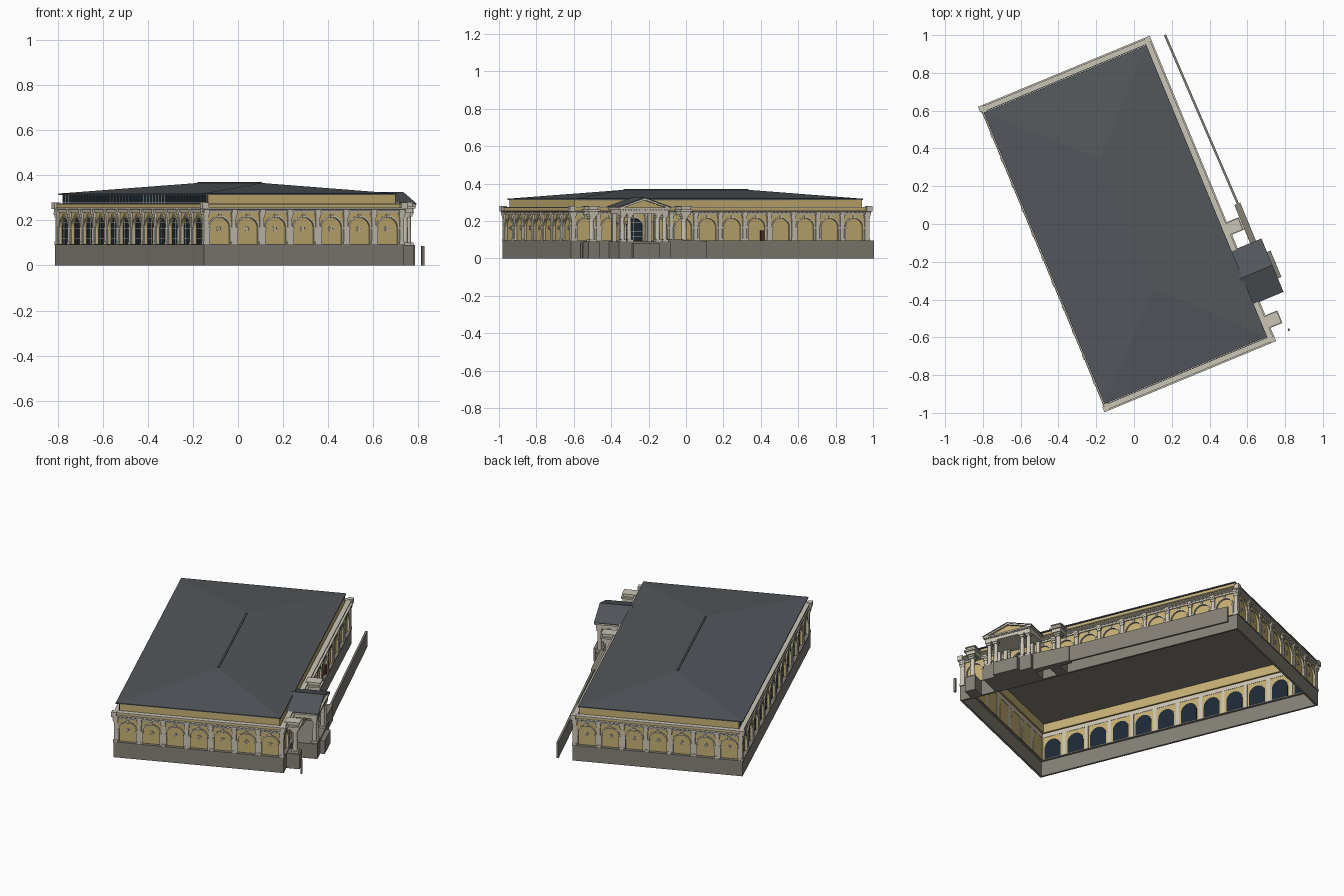
import bpy, bmesh, math
from mathutils import Matrix, Vector

if "Cube" in bpy.data.objects:
    bpy.data.objects.remove(bpy.data.objects["Cube"])

A, B = 0.48, 0.863                       # half width and half length of the plinth
BASE = Matrix.Translation((-0.037, 0, 0)) @ Matrix.Rotation(math.radians(22.5), 4, 'Z')
PI = math.pi
COL = {'stone': (.23, .215, .18), 'tan': (.56, .43, .17), 'trim': (.60, .56, .47),
       'slate': (.085, .095, .105), 'glass': (.012, .022, .035), 'wood': (.09, .03, .015)}
MATS = {}
for n, c in COL.items():
    MATS[n] = bpy.data.materials.new(n)
    MATS[n].diffuse_color = (*c, 1)
parts = {}


def part(name, mat):
    if name not in parts:
        parts[name] = (bmesh.new(), mat)
    return parts[name][0]


def side(k):
    """Frame of one facade: x along it, -y outward, y = 0 on the plinth face."""
    d = B if k % 2 == 0 else A
    return BASE @ Matrix.Rotation(k * PI / 2, 4, 'Z') @ Matrix.Translation((0, -d, 0))


def prism(bm, M, pts, o0, o1):
    """Outline in the facade plane (s, z) extruded between two outward distances."""
    f = [bm.verts.new(M @ Vector((s, -o0, z))) for s, z in pts]
    g = [bm.verts.new(M @ Vector((s, -o1, z))) for s, z in pts]
    bm.faces.new(f)
    bm.faces.new(g[::-1])
    for i in range(len(f)):
        j = (i + 1) % len(f)
        bm.faces.new((f[i], g[i], g[j], f[j]))


def box(bm, M, s0, s1, o0, o1, z0, z1):
    prism(bm, M, [(s0, z0), (s1, z0), (s1, z1), (s0, z1)], o0, o1)


def sweep(bm, prof, left=1.0):
    """Closed profile of (offset, z) mitred around the rectangular plan."""
    rings = []
    for sx, sy in ((-1, -1), (1, -1), (1, 1), (-1, 1)):
        rings.append([bm.verts.new(BASE @ Vector((
            sx * (A + (o * left if sx < 0 and o > 0 else o)), sy * (B + o), z))) for o, z in prof])
    n = len(prof)
    for i in range(4):
        r, q = rings[i], rings[(i + 1) % 4]
        for j in range(n):
            k = (j + 1) % n
            bm.faces.new((r[j], q[j], q[k], r[k]))


def band(bm, o0, o1, z0, z1, left=1.0):
    sweep(bm, [(o0, z0), (o1, z0), (o1, z1), (o0, z1)], left)


def arc(s, r, z, n=14):
    return [(s + r * math.cos(PI - PI * i / n), z + r * math.sin(PI * i / n)) for i in range(n + 1)]


def column(bm, M, s, o, z0, z1, r):
    h = z1 - z0 - .022
    bmesh.ops.create_cone(bm, cap_ends=True, segments=16, radius1=r, radius2=r * .85, depth=h,
                          matrix=M @ Matrix.Translation((s, -o, z0 + .01 + h / 2)))
    w = r * 1.4
    box(bm, M, s - w, s + w, o - w, o + w, z0, z0 + .011)
    box(bm, M, s - r * 1.1, s + r * 1.1, o - r * 1.1, o + r * 1.1, z1 - .02, z1 - .008)
    box(bm, M, s - w, s + w, o - w, o + w, z1 - .009, z1)


Z0, Z1, SPRING, R = .095, .237, .165, .049

# plinth, entablature, parapet and attic rings
band(part('plinth', 'stone'), -.012, 0, 0, Z0)
band(part('plinth_cap', 'stone'), -.026, .003, Z0 - .005, Z0)
sweep(part('cornice', 'trim'), [(-.022, .235), (-.002, .235), (.0, .246), (.012, .251),
                                (.012, .257), (-.022, .258)], .3)
band(part('parapet', 'tan'), -.022, -.002, .257, .271, .3)
band(part('parapet_cap', 'trim'), -.024, .005, .270, .276, .3)
band(part('attic_wall', 'tan'), -.04, -.03, .255, .314)

# four arcaded facades
for k in range(4):
    M = side(k)
    n, half = (7, A - .01) if k % 2 == 0 else (12, B - .015)
    w = half / n
    for i in range(n):
        s = (2 * i + 1 - n) * w
        glazed = k == 3 or (k == 1 and i == 2)
        wall = [(s - w, Z0), (s - R, Z0)] + arc(s, R, SPRING) + [(s + R, Z0), (s + w, Z0),
                                                               (s + w, Z1), (s - w, Z1)]
        prism(part('arcade_wall', 'tan'), M, wall, -.02, -.008)
        ring = arc(s, R + .007, SPRING) + arc(s, R, SPRING)[::-1]
        t = part('arch_trim', 'trim')
        prism(t, M, ring, -.009, -.004)
        prism(t, M, [(s - .004, .211), (s + .004, .211), (s + .007, .229), (s - .007, .229)], -.009, -.001)
        for e in (-1, 1):
            x = s + e * (R + .004)
            box(t, M, x - .005, x + .005, -.009, -.003, Z0, SPRING)
            box(t, M, x - .007, x + .007, -.009, -.001, SPRING - .004, SPRING + .003)
        infill = [(s - R, Z0)] + arc(s, R, SPRING) + [(s + R, Z0)]
        if glazed:
            prism(part('window_glass', 'glass'), M, infill, -.022, -.018)
            m = part('window_bars', 'trim')
            for x in (-.025, 0, .025):
                top = SPRING + math.sqrt(R * R - x * x)
                box(m, M, s + x - .0008, s + x + .0008, -.019, -.016, Z0, top)
            for z in (.118, .142, SPRING, .19):
                x = math.sqrt(R * R - max(0, z - SPRING) ** 2)
                box(m, M, s - x, s + x, -.019, -.016, z - .0008, z + .0008)
        else:
            prism(part('arch_infill', 'tan'), M, infill, -.022, -.016)
            if k != 1:
                p = part('medallion', 'trim')
                for r0, r1 in ((.012, .009), (.005, .0)):
                    outer = [(s + r0 * math.cos(a * PI / 8), .163 + r0 * math.sin(a * PI / 8)) for a in range(16)]
                    if r1 == 0:
                        prism(p, M, outer, -.017, -.012)
                    else:
                        prism(p, M, arc(s, r0, .163, 8) + arc(s, r1, .163, 8)[::-1], -.017, -.013)
                        low = [(x, .326 - z) for x, z in arc(s, r0, .163, 8) + arc(s, r1, .163, 8)[::-1]]
                        prism(p, M, low, -.017, -.013)
    # pilasters with base and capital
    for i in range(n + 1):
        s = (2 * i - n) * w
        p = part('pilaster', 'trim')
        box(p, M, s - .010, s + .010, -.022, -.001, Z0, Z1)
        box(p, M, s - .013, s + .013, -.01, .002, Z0, Z0 + .012)
        box(p, M, s - .012, s + .012, -.01, .002, .213, .226)
        box(p, M, s - .015, s + .015, -.01, .005, .226, .236)
        box(p, M, s - .012, s + .012, -.01, .007, .236, .25)
    # dentils
    if k != 3:
        for i in range(n * 6):
            s = (2 * i + 1 - n * 6) * w / 6
            box(part('dentils', 'trim'), M, s - .005, s + .005, -.004, .006, .243, .251)
    # corner block on the parapet
    e = A if k % 2 == 0 else B
    box(part('corner_block', 'trim'), M, e - .018, e + .012, -.018, .012, .25, .279)

# clerestory glazing on the left side
M = side(3)
box(part('clerestory_glass', 'glass'), M, -.832, .832, -.032, -.024, .262, .314)
for i in range(49):
    s = -.83 + i * 1.66 / 48
    box(part('clerestory_bars', 'trim'), M, s - .0007, s + .0007, -.025, -.0225, .262, .314)
for z in (.280, .297):
    box(part('clerestory_bars', 'trim'), M, -.83, .83, -.025, -.0225, z - .0007, z + .0007)

# hipped roof, ceiling and ridge cap
bm = part('main_roof', 'slate')
pts = [(u, v, z) for u in (-.475, .457) for v in (-.835, .835) for z in (.313, .319)]
pts += [(0, v, .366) for v in (-.37, .37)]
bmesh.ops.convex_hull(bm, input=[bm.verts.new(BASE @ Vector(p)) for p in pts])
box(part('ceiling', 'stone'), BASE, -.45, .45, -.83, .83, .309, .3135)
box(part('ridge_cap', 'slate'), BASE, -.005, .005, -.36, .36, .362, .37)

# entrance porch with pediment
M = side(1) @ Matrix.Translation((-.496, 0, 0))
box(part('porch_podium', 'stone'), M, -.148, .148, 0, .142, 0, .09)
box(part('porch_front_step', 'stone'), M, -.075, .075, .14, .168, 0, .08)
for s in (-.122, -.082, .082, .122):
    column(part('porch_columns', 'trim'), M, s, .122, .09, .238, .0125)
    box(part('porch_pilasters', 'trim'), M, s - .011, s + .011, -.005, .012, .09, .238)
t = part('porch_entablature', 'trim')
box(t, M, -.14, .14, -.015, .138, .238, .262)
box(t, M, -.15, .15, -.02, .147, .262, .271)
for i in range(18):
    s = -.136 + i * .016
    box(t, M, s - .005, s + .005, .13, .144, .256, .263)
prism(part('tympanum', 'tan'), M, [(-.14, .271), (.14, .271), (0, .316)], -.035, .134)
prism(t, M, [(-.15, .271), (-.125, .271), (0, .311), (.125, .271), (.15, .271), (0, .321)], .12, .146)
prism(part('porch_roof', 'slate'), M, [(-.153, .271), (0, .321), (.153, .271), (.153, .275),
                                      (0, .326), (-.153, .275)], -.04, .148)

# freestanding columns flanking the porch
for s in (-.267, .267):
    box(part('flank_pedestal', 'stone'), M, s - .032, s + .032, 0, .075, 0, .09)
    column(part('flank_columns', 'trim'), M, s, .044, .09, .232, .015)
    f = part('flank_entablature', 'trim')
    box(f, M, s - .028, s + .028, -.01, .072, .232, .252)
    box(f, M, s - .036, s + .036, -.01, .080, .252, .262)
    box(f, M, s - .026, s + .026, -.01, .070, .262, .276)
    box(f, M, s - .032, s + .032, -.01, .076, .276, .281)

# terrace walls beside the porch, and a side door
M = side(1)
rot = M @ Matrix.Translation((.356, -.096, 0)) @ Matrix.Rotation(.015, 4, 'Z')
box(part('terrace_wall', 'stone'), rot, -.493, .493, -.006, .006, 0, .095)
prism(part('ramp_parapet', 'stone'), M, [(-.36, 0), (-.125, 0), (-.125, .093), (-.36, .104)], .083, .117)
box(part('end_post', 'stone'), M, -.851, -.839, .092, .102, 0, .086)
box(part('side_door', 'wood'), M, .236, .26, -.02, -.005, Z0, .148)

for name, (bm, mat) in parts.items():
    bmesh.ops.recalc_face_normals(bm, faces=bm.faces[:])
    me = bpy.data.meshes.new(name)
    bm.to_mesh(me)
    bm.free()
    me.materials.append(MATS[mat])
    bpy.context.collection.objects.link(bpy.data.objects.new(name, me))

for m in bpy.data.materials:
    if m.users and not m.is_grease_pencil:
        m.use_nodes = True
        m.node_tree.nodes["Principled BSDF"].inputs["Base Color"].default_value = m.diffuse_color
